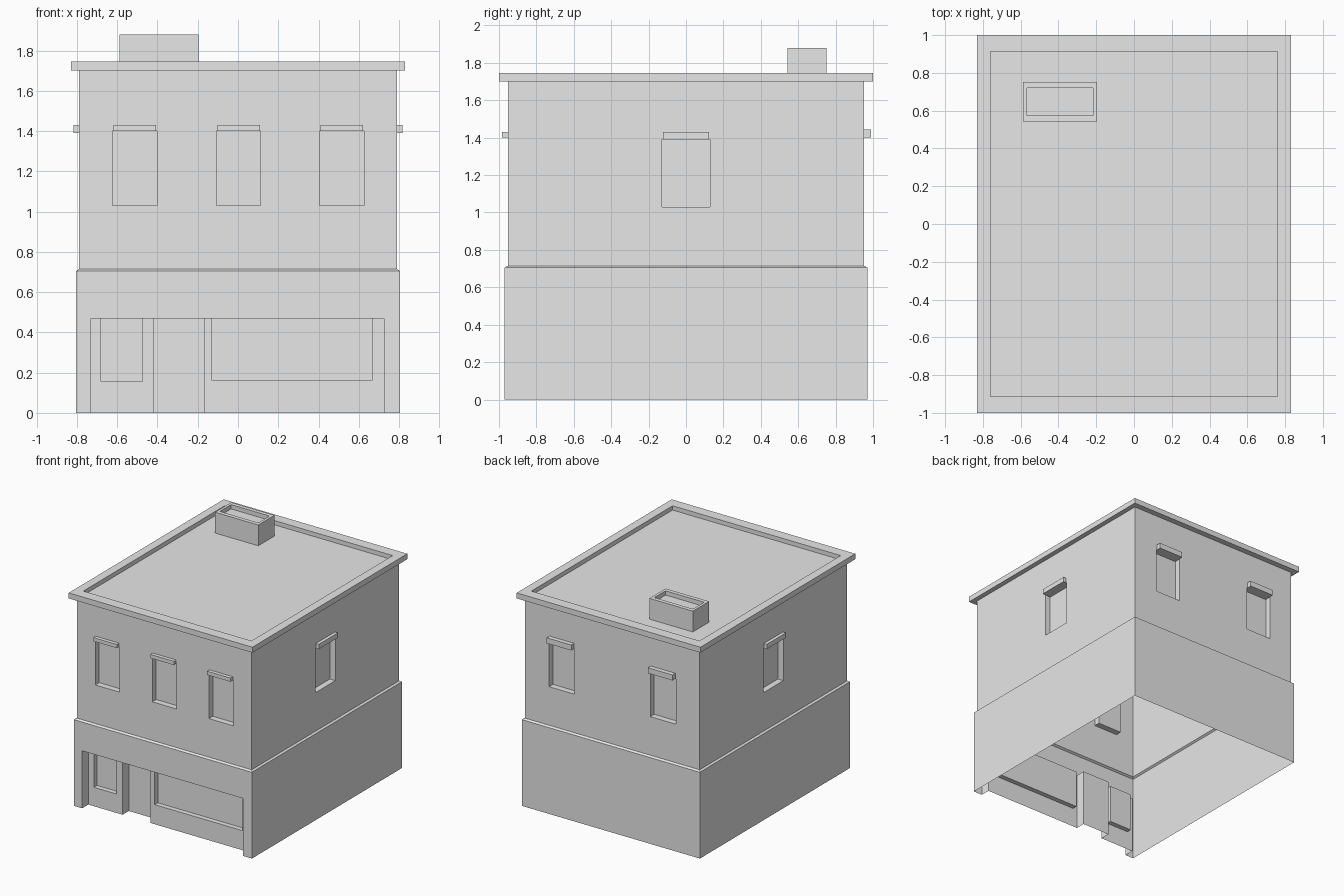
import bpy
import bmesh

old = bpy.data.objects.get("Cube")
if old:
    bpy.data.objects.remove(old, do_unlink=True)

GREY = (0.8, 0.8, 0.8, 1.0)
wall_grey = bpy.data.materials.new("wall_grey")
wall_grey.use_nodes = True
wall_grey.diffuse_color = GREY
wall_grey.node_tree.nodes["Principled BSDF"].inputs["Base Color"].default_value = GREY


def finish(name, bm):
    bmesh.ops.recalc_face_normals(bm, faces=bm.faces)
    mesh = bpy.data.meshes.new(name)
    bm.to_mesh(mesh)
    bm.free()
    mesh.materials.append(wall_grey)
    ob = bpy.data.objects.new(name, mesh)
    bpy.context.scene.collection.objects.link(ob)
    return ob


def stack(name, rings, cx=0, cy=0):
    """Closed solid through rectangles given as (half width, half depth, height)."""
    bm = bmesh.new()
    loops = [[bm.verts.new((cx + sx * w, cy + sy * d, z))
              for sx, sy in ((-1, -1), (1, -1), (1, 1), (-1, 1))]
             for w, d, z in rings]
    for a, b in zip(loops, loops[1:]):
        for i in range(4):
            j = (i + 1) % 4
            bm.faces.new((a[i], a[j], b[j], b[i]))
    bm.faces.new(loops[0][::-1])
    bm.faces.new(loops[-1])
    return finish(name, bm)


def box(name, x0, x1, y0, y1, z0, z1):
    return stack(name, [((x1 - x0) / 2, (y1 - y0) / 2, z) for z in (z0, z1)],
                 (x0 + x1) / 2, (y0 + y1) / 2)


def cut(target, *bounds):
    cutter = box("cutter", *bounds)
    cutter.hide_render = True
    mod = target.modifiers.new("cut", 'BOOLEAN')
    mod.operation = 'DIFFERENCE'
    mod.solver = 'EXACT'
    mod.object = cutter
    bpy.context.view_layer.objects.active = target
    bpy.ops.object.modifier_apply(modifier=mod.name)
    bpy.data.objects.remove(cutter, do_unlink=True)


# Walls, ledge, cornice and sunken roof in one shell
W, D = 0.79, 0.953
building = stack("building_shell", [
    (0.805, 0.97, 0), (0.805, 0.97, 0.705), (W, D, 0.715), (W, D, 1.70),
    (0.83, 1.0, 1.70), (0.83, 1.0, 1.745), (0.76, 0.912, 1.745), (0.76, 0.912, 1.71)])

# Shopfront: recessed front, deeper doorway, display windows
FRONT, TOP = -0.97, 0.47
for x0, x1, depth, sill in ((-0.73, 0.725, 0.08, -0.1), (-0.42, -0.17, 0.16, -0.1),
                            (-0.68, -0.475, 0.12, 0.155), (-0.13, 0.665, 0.12, 0.16)):
    cut(building, x0, x1, FRONT - 0.1, FRONT + depth, sill, TOP)

# Upper windows with lintels: side, centre, half width, lintel bottom, top, overhang
SILL, RECESS = 1.03, 0.05
windows = [("front", c, 0.11, 1.40, 1.43, 0.03) for c in (-0.513, 0.003, 0.515)]
windows += [("back", c, 0.115, 1.40, 1.445, 0.037) for c in (-0.46, 0.455)]
windows += [(s, 0, 0.128, 1.39, 1.43, 0.027) for s in ("left", "right")]


def wall_bounds(side, c, h, inner, outer):
    """Horizontal bounds of a box in a wall, from depth inner to overhang outer."""
    if side == "front":
        return c - h, c + h, -D - outer, -D + inner
    if side == "back":
        return c - h, c + h, D - inner, D + outer
    if side == "left":
        return W - inner, W + outer, c - h, c + h
    return -W - outer, -W + inner, c - h, c + h


for n, (side, c, h, low, high, over) in enumerate(windows):
    cut(building, *wall_bounds(side, c, h, RECESS, 0.2), SILL, low)
    box(f"{side}_lintel_{n + 1}", *wall_bounds(side, c, h - 0.004, 0.002, over), low, high)

# Open the underside of the shell
bm = bmesh.new()
bm.from_mesh(building.data)
floor = [f for f in bm.faces if all(abs(v.co.z) < 0.001 for v in f.verts)]
bmesh.ops.delete(bm, geom=floor, context='FACES')
bm.to_mesh(building.data)
bm.free()

# Chimney with hollow top
stack("chimney", [(0.196, 0.105, 1.71), (0.196, 0.105, 1.88),
                  (0.174, 0.072, 1.88), (0.174, 0.072, 1.845)], -0.392, 0.647)
